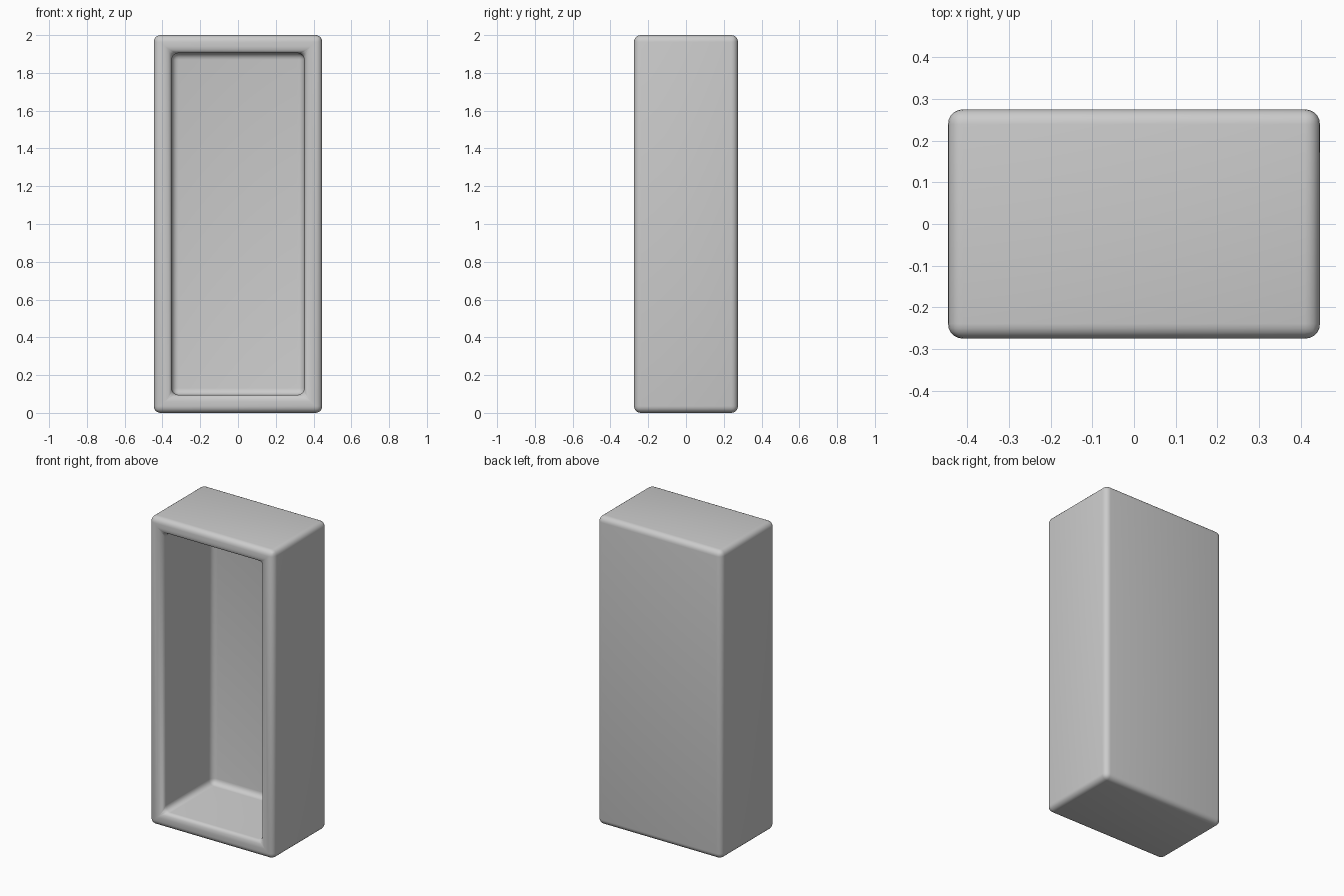
import bpy, bmesh
from mathutils import Vector

if "Cube" in bpy.data.objects:
    bpy.data.objects.remove(bpy.data.objects["Cube"])

W, D, H = 0.892, 0.55, 2.0
WALL, DEPTH, R = 0.095, 0.515, 0.036

# Hollow cabinet shell: box with inset front pushed inward
bm = bmesh.new()
bmesh.ops.create_cube(bm, size=1)
bmesh.ops.scale(bm, verts=bm.verts, vec=(W, D, H))
bmesh.ops.translate(bm, verts=bm.verts, vec=(0, 0, H / 2))
bm.normal_update()
front = min(bm.faces, key=lambda f: f.normal.y)
bmesh.ops.inset_region(bm, faces=[front], thickness=WALL, use_even_offset=True)
ret = bmesh.ops.extrude_discrete_faces(bm, faces=[front])
pocket = ret["faces"][0]
bmesh.ops.translate(bm, verts=pocket.verts, vec=Vector((0, DEPTH, 0)))
bmesh.ops.recalc_face_normals(bm, faces=bm.faces)

# Round every real edge, leaving the flat inset diagonals alone
edges = [e for e in bm.edges if e.calc_face_angle(0) > 0.5]
bmesh.ops.bevel(bm, geom=edges, offset=R, offset_type='OFFSET', segments=5,
                profile=0.5, affect='EDGES', clamp_overlap=False)

mesh = bpy.data.meshes.new("cabinet_shell")
bm.to_mesh(mesh)
bm.free()
shell = bpy.data.objects.new("cabinet_shell", mesh)
bpy.context.collection.objects.link(shell)
bpy.context.view_layer.objects.active = shell
shell.select_set(True)
bpy.ops.object.shade_smooth_by_angle()
